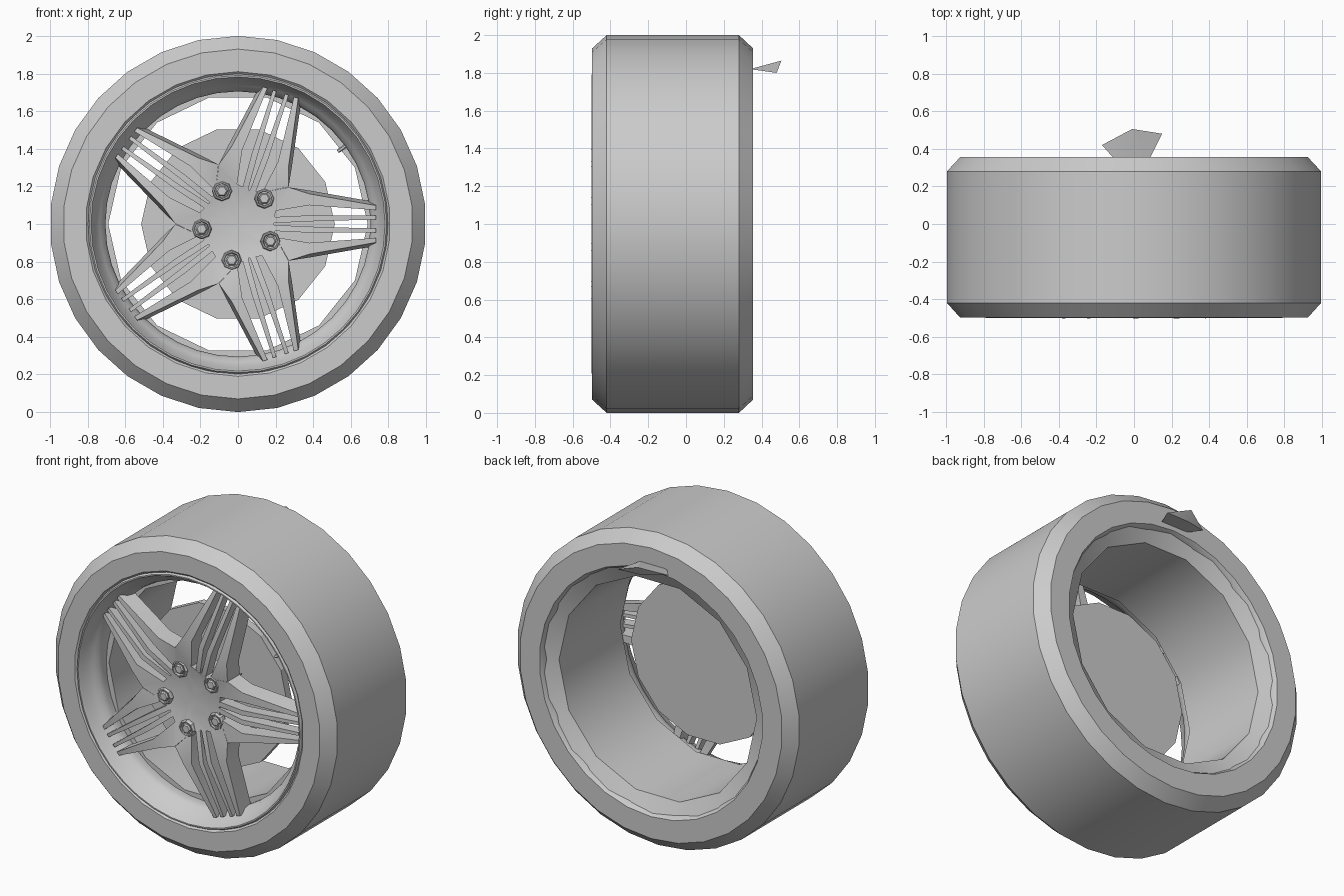
import bpy, bmesh
from math import sin, cos, pi, radians, hypot

cube = bpy.data.objects.get("Cube")
if cube:
    bpy.data.objects.remove(cube)

grey = bpy.data.materials.new("plain grey")
grey.use_nodes = True
grey.diffuse_color = (0.6, 0.6, 0.6, 1)
grey.node_tree.nodes["Principled BSDF"].inputs["Base Color"].default_value = grey.diffuse_color


def finish(name, bm, angle):
    bmesh.ops.recalc_face_normals(bm, faces=bm.faces)
    mesh = bpy.data.meshes.new(name)
    bm.to_mesh(mesh)
    bm.free()
    mesh.materials.append(grey)
    obj = bpy.data.objects.new(name, mesh)
    bpy.context.collection.objects.link(obj)
    bpy.ops.object.select_all(action='DESELECT')
    obj.select_set(True)
    bpy.context.view_layer.objects.active = obj
    bpy.ops.object.shade_smooth_by_angle(angle=radians(angle))
    return obj


def loft(name, rings, cyclic=False, angle=32):
    """Skin a list of equal rings; ends are capped unless cyclic."""
    bm = bmesh.new()
    loops = [[bm.verts.new(p) for p in ring] for ring in rings]
    pairs = list(zip(loops, loops[1:]))
    if cyclic:
        pairs.append((loops[-1], loops[0]))
    else:
        bm.faces.new(loops[0])
        bm.faces.new(loops[-1])
    n = len(loops[0])
    for a, b in pairs:
        for i in range(n):
            j = (i + 1) % n
            bm.faces.new((a[i], a[j], b[j], b[i]))
    return finish(name, bm, angle)


def place(u, v, y, turn):
    """Point u outward along a spoke and v sideways, turned about the axle."""
    return (u * cos(turn) - v * sin(turn), y, 1 + u * sin(turn) + v * cos(turn))


def lathe(name, profile, sides, phase=0, cyclic=True, centre=(0, 0), angle=32):
    def ring(r, y):
        pts = (place(r, 0, y, phase + 2 * pi * i / sides) for i in range(sides))
        return [(x + centre[0], py, z + centre[1]) for x, py, z in pts]
    return loft(name, [ring(r, y) for r, y in profile], cyclic, angle)


def front(r):
    """Height of the spoke face at a given radius."""
    keys = [(0, -.445), (.14, -.45), (.25, -.475), (.4, -.503), (.75, -.435)]
    for (r0, y0), (r1, y1) in zip(keys, keys[1:]):
        if r <= r1:
            return y0 + (y1 - y0) * (r - r0) / (r1 - r0)
    return keys[-1][1]


# Tyre with bevelled shoulders
lathe("tyre", [(1, -.42), (1, .28), (.93, .355), (.79, .355), (.77, .32),
               (.77, -.46), (.81, -.497), (.93, -.497)], 30, pi / 2)

# Front rim lip and dished well
lathe("rim_lip", [(.815, -.46), (.805, -.475), (.79, -.5), (.782, -.5), (.772, -.48),
                  (.757, -.445), (.735, -.415), (.715, -.395), (.705, -.36),
                  (.71, -.3), (.765, -.3)], 40)

# Coarser inner barrel
lathe("barrel", [(.82, .345), (.70, .285), (.69, -.32), (.73, -.32), (.74, .27), (.81, .3)], 14)

# Brake disc and axle
lathe("brake_disc", [(.515, -.23), (.515, -.18)], 14, cyclic=False, angle=20)
lathe("axle", [(.17, -.4), (.17, -.2)], 14, cyclic=False)

# Star-shaped hub
step = 2 * pi / 5
star = []
for k in range(5):
    for u, v in [(.2, -.07), (.19, 0), (.2, .07), (.27, .195)]:
        star.append((u, v, k * step))


def star_ring(scale, back=None):
    return [place(u * scale, v * scale, front(hypot(u, v) * scale) if back is None else back, t)
            for u, v, t in star]


loft("hub", [star_ring(s) for s in (.05, .4, .75, 1)] + [star_ring(1, -.34)], angle=40)


# Spokes: two outer rails and two thin ribs each
def beam(name, stations, turn, side, depth, draft):
    rings = []
    for i, (u, outer, inner) in enumerate(stations):
        ui, uo = u if isinstance(u, tuple) else (u, u)
        d = draft if i else 0
        yi, yo = front(hypot(ui, inner)), front(hypot(uo, outer))
        back = max(yi, yo) + depth
        rings.append([place(ui, side * inner, yi, turn), place(uo, side * outer, yo, turn),
                      place(uo, side * (outer + d), back, turn), place(ui, side * inner, back, turn)])
    return loft(name, rings)


rail = [((.2, .27), .195, .07), (.38, .16, .1), (.735, .098, .074)]
rib = [(.17, .036, .004), (.38, .046, .014), (.735, .044, .024)]
for k in range(5):
    for side, label in ((1, "a"), (-1, "b")):
        beam(f"spoke_rail_{k + 1}{label}", rail, k * step, side, .1, .018)
        beam(f"spoke_rib_{k + 1}{label}", rib, k * step, side, .07, 0)

# Wheel nuts in raised sockets
for k in range(5):
    t = radians(44) + k * step
    c = (.195 * cos(t), .195 * sin(t))
    lathe(f"nut_socket_{k + 1}", [(.054, -.44), (.054, -.468), (.048, -.478), (.041, -.478),
                                  (.036, -.455), (.036, -.44)], 8, centre=c, angle=20)
    lathe(f"nut_{k + 1}", [(.032, -.44), (.032, -.472), (.024, -.48)], 6,
          cyclic=False, centre=c, angle=20)

# Valve stem on the rim
valve = []
for r, y, w in [(.71, -.35, .011), (.665, -.38, .011), (.655, -.385, .007)]:
    valve.append([place(r, w * cos(a), y + w * sin(a), radians(36))
                  for a in (i * pi / 3 for i in range(6))])
loft("valve", valve)

# Pointed tab on the back of the tyre
bm = bmesh.new()
for p in [(-.17, .42, 1.825), (-.01, .505, 1.865), (.15, .48, 1.8),
          (.08, .34, 1.82), (-.1, .34, 1.82), (-.02, .47, 1.805)]:
    bm.verts.new(p)
bmesh.ops.convex_hull(bm, input=bm.verts)
finish("back_tab", bm, 20)
